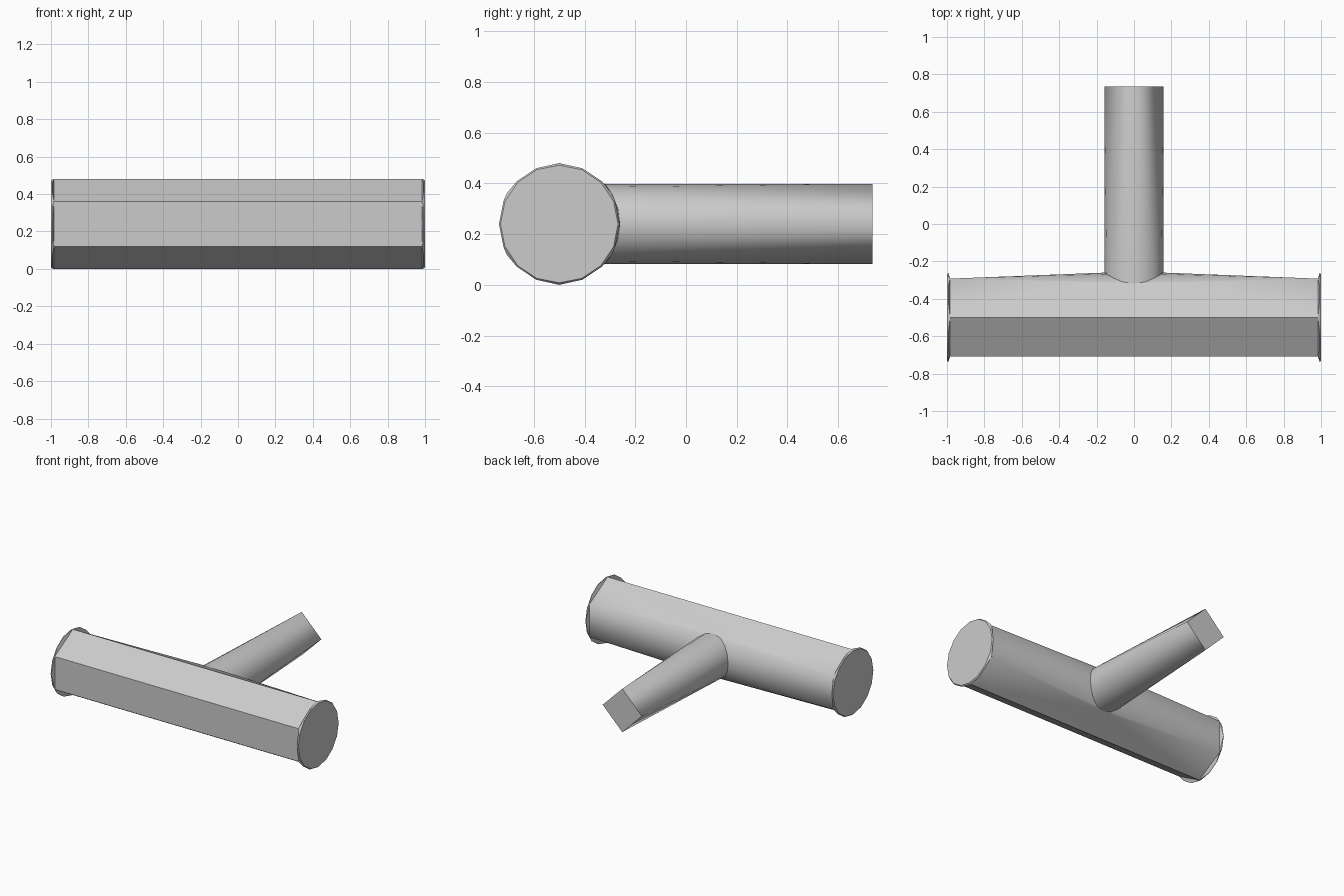
import bpy
import bmesh
import math

cube = bpy.data.objects.get("Cube")
if cube:
    bpy.data.objects.remove(cube, do_unlink=True)

AXIS_Y, AXIS_Z = -0.5, 0.24      # centre line of the main pipe
PIPE_R, BRANCH_R = 0.24, 0.158
PIPE_END, BRANCH_END = 0.983, 0.735
SIDES = 16

grey = bpy.data.materials.new("plain grey")
grey.use_nodes = True
grey.diffuse_color = (0.6, 0.6, 0.6, 1)
grey.node_tree.nodes["Principled BSDF"].inputs["Base Color"].default_value = grey.diffuse_color


def bridge(bm, ring, outer, starts):
    """Fan each outer vertex over its share of the ring, then fill the gaps."""
    n = len(ring)
    ends = starts[1:] + [starts[0] + n]
    for j, (a, b) in enumerate(zip(starts, ends)):
        for i in range(a, b):
            bm.faces.new((ring[i % n], ring[(i + 1) % n], outer[j]))
        bm.faces.new((outer[j], ring[b % n], outer[(j + 1) % len(outer)]))


def circle_yz(bm, x, radius, count, offset=0):
    """Ring of vertices around the main pipe's axis."""
    angles = [math.radians(offset + 360 * i / count) for i in range(count)]
    return [bm.verts.new((x, AXIS_Y + radius * math.cos(a), AXIS_Z + radius * math.sin(a)))
            for a in angles]


def finish(bm, name):
    bmesh.ops.recalc_face_normals(bm, faces=bm.faces)
    mesh = bpy.data.meshes.new(name)
    bm.to_mesh(mesh)
    bm.free()
    mesh.materials.append(grey)
    obj = bpy.data.objects.new(name, mesh)
    bpy.context.collection.objects.link(obj)
    bpy.ops.object.select_all(action='DESELECT')
    obj.select_set(True)
    bpy.context.view_layer.objects.active = obj
    bpy.ops.object.shade_smooth_by_angle(angle=math.radians(30))


# Hexagonal main pipe, flat at the front
bm = bmesh.new()
right = circle_yz(bm, -PIPE_END, PIPE_R, 6, 30)
left = circle_yz(bm, PIPE_END, PIPE_R, 6, 30)
for k in (1, 2, 3):
    bm.faces.new((right[k], right[k + 1], left[k + 1], left[k]))

# Round joint where the branch meets the back of the pipe
joint = []
for i in range(SIDES):
    a = 2 * math.pi * i / SIDES
    dz = BRANCH_R * math.sin(a)
    joint.append(bm.verts.new((BRANCH_R * math.cos(a),
                               AXIS_Y + math.sqrt(PIPE_R ** 2 - dz ** 2), AXIS_Z + dz)))
back = [left[0], left[1], right[1], right[0], right[5], right[4], left[4], left[5]]
bridge(bm, joint, back, [0, 4, 4, 4, 8, 12, 12, 12])

# Branch, tapering from the round joint to a diamond end
tip = [bm.verts.new((BRANCH_R * x, BRANCH_END, AXIS_Z + BRANCH_R * z))
       for x, z in ((1, 0), (0, 1), (-1, 0), (0, -1))]
bridge(bm, joint, tip, [-2, 2, 6, 10])
bm.faces.new(tip)
finish(bm, "tee_pipe")

# Flared round caps on both ends of the main pipe
for name, side in (("left_end_cap", 1), ("right_end_cap", -1)):
    bm = bmesh.new()
    neck = circle_yz(bm, side * PIPE_END, PIPE_R, 6, 30)
    rim = circle_yz(bm, side * 0.993, 0.238, SIDES)
    face = circle_yz(bm, side, 0.232, SIDES)
    bridge(bm, rim, neck, [0, 3, 5, 8, 11, 13])
    for i in range(SIDES):
        j = (i + 1) % SIDES
        bm.faces.new((rim[i], rim[j], face[j], face[i]))
    bm.faces.new(face)
    finish(bm, name)
